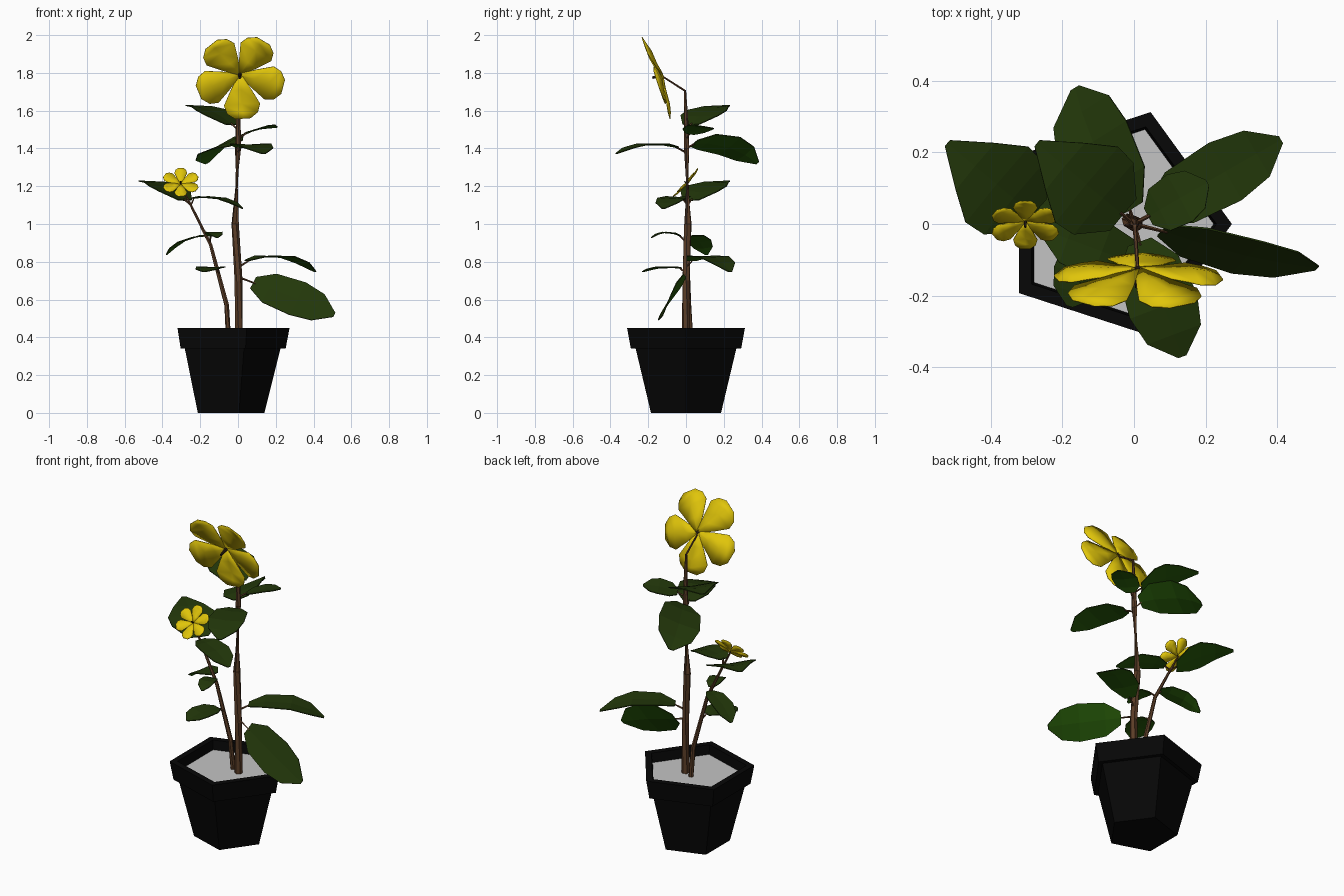
import bpy, bmesh, math
from mathutils import Vector, Matrix

cube = bpy.data.objects.get("Cube")
if cube:
    bpy.data.objects.remove(cube, do_unlink=True)


def material(name, r, g, b):
    m = bpy.data.materials.new(name)
    m.use_nodes = True
    m.diffuse_color = (r, g, b, 1)
    bsdf = m.node_tree.nodes["Principled BSDF"]
    bsdf.inputs["Base Color"].default_value = (r, g, b, 1)
    bsdf.inputs["Roughness"].default_value = 0.8
    return m


POT = material("pot black", 0.002, 0.002, 0.002)
SOIL = material("soil grey", 0.55, 0.55, 0.55)
BARK = material("stem brown", 0.105, 0.047, 0.02)
LEAF_TOP = material("leaf olive green", 0.016, 0.038, 0.003)
LEAF_UNDER = material("leaf underside green", 0.021, 0.105, 0.003)
PETAL = material("petal yellow", 0.75, 0.56, 0.003)
DARK = material("flower centre dark", 0.02, 0.012, 0.006)


def finish(name, bm, *mats):
    mesh = bpy.data.meshes.new(name)
    bm.to_mesh(mesh)
    bm.free()
    for m in mats:
        mesh.materials.append(m)
    obj = bpy.data.objects.new(name, mesh)
    bpy.context.collection.objects.link(obj)
    return obj


def thicken(obj, depth, offset):
    mod = obj.modifiers.new("thickness", "SOLIDIFY")
    mod.thickness = depth
    mod.material_offset = offset


def skin(bm, rings, closed=True):
    """Bridge consecutive rows of vertices with quads."""
    n = len(rings[0])
    for a, b in zip(rings, rings[1:]):
        for i in range(n if closed else n - 1):
            j = (i + 1) % n
            bm.faces.new((a[i], a[j], b[j], b[i]))


def tube(name, path, radii, mat, sides=6):
    bm = bmesh.new()
    pts = [Vector(p) for p in path]
    rings = []
    for i, p in enumerate(pts):
        d = pts[min(i + 1, len(pts) - 1)] - pts[max(i - 1, 0)]
        q = d.to_track_quat("Z", "Y")
        angles = [math.tau * k / sides for k in range(sides)]
        rings.append([bm.verts.new(p + q @ Vector((math.cos(a), math.sin(a), 0)) * radii[i])
                      for a in angles])
    skin(bm, rings)
    bm.faces.new(rings[0][::-1])
    bm.faces.new(rings[-1])
    return finish(name, bm, mat)


def blade(bm, base, axis, side, normal, half, profile):
    """Leaf or petal: rows of left, middle and right points along an axis."""
    rows = []
    for t, w, rise, fold in profile:
        mid = base + axis * t + normal * rise
        rows.append([bm.verts.new(p) for p in (mid - side * half * w,
                                               mid - normal * fold,
                                               mid + side * half * w)])
    skin(bm, rows, closed=False)


# Five-sided pot with a stepped rim
POT_X = -0.055


def pentagon(bm, r, z):
    return [bm.verts.new((POT_X + r * math.cos(math.tau * k / 5),
                          r * math.sin(math.tau * k / 5), z)) for k in range(5)]


bm = bmesh.new()
outline = [(0.195, 0), (0.28, 0.34), (0.307, 0.34), (0.328, 0.45), (0.285, 0.45), (0.275, 0.38)]
rings = [pentagon(bm, r, z) for r, z in outline]
skin(bm, rings)
bm.faces.new(rings[0][::-1])
finish("pot", bm, POT)

bm = bmesh.new()
bm.faces.new(pentagon(bm, 0.278, 0.395))
finish("soil", bm, SOIL)

# Stems and the thin stalk behind the large flower
tube("main_stem", [(0.004, 0, 0.385), (0.003, 0, 0.7), (-0.015, 0.01, 1.0), (0, 0.003, 1.4),
                   (0.002, 0, 1.56), (0.002, -0.005, 1.71)],
     [0.022, 0.021, 0.02, 0.016, 0.012, 0.006], BARK)
tube("large_flower_stalk", [(0.002, -0.005, 1.705), (0.01, -0.122, 1.78)], [0.006, 0.005], BARK)
tube("side_stem", [(-0.05, 0.025, 0.385), (-0.06, 0.015, 0.57), (-0.145, 0.005, 0.89),
                   (-0.25, 0.01, 1.1), (-0.305, 0.012, 1.205)],
     [0.014, 0.013, 0.01, 0.007, 0.004], BARK)

# Leaves: stem point, blade base, blade tip, half width, roll, arch, outline
LONG = [(0, 0.35), (0.2, 0.88), (0.55, 1), (0.8, 0.8), (1, 0.12)]
BROAD = [(0, 0.42), (0.25, 0.95), (0.45, 1), (0.7, 0.62), (1, 0.08)]
leaves = {
    "top_back_right_leaf":
        ((0, 0, 1.5), (-0.03, 0.025, 1.53), (-0.27, 0.225, 1.63), 0.137, 0, 0.03, BROAD),
    "top_back_leaf":
        ((0, 0, 1.4), (-0.01, 0.04, 1.43), (-0.165, 0.38, 1.325), 0.12, 0.4, 0.05, LONG),
    "top_back_left_leaf":
        ((0, 0, 1.45), (0.04, 0.02, 1.48), (0.205, 0.115, 1.515), 0.075, 0.15, 0.015, LONG),
    "top_front_leaf":
        ((0, 0, 1.38), (0.015, -0.05, 1.41), (0.135, -0.37, 1.375), 0.1, 0, 0.035, LONG),
    "low_left_leaf":
        ((0, 0, 0.72), (0.08, -0.02, 0.69), (0.51, -0.125, 0.52), 0.105, -1.05, 0.02, LONG),
    "low_back_left_leaf":
        ((0, 0, 0.77), (0.05, 0.03, 0.81), (0.41, 0.235, 0.75), 0.092, 0, 0.055, LONG),
    "side_back_leaf":
        ((-0.25, 0.01, 1.1), (-0.28, 0.025, 1.13), (-0.52, 0.225, 1.23), 0.137, 0, 0.03, BROAD),
    "side_front_leaf":
        ((-0.25, 0.01, 1.1), (-0.24, -0.02, 1.14), (0.025, -0.12, 1.085), 0.08, 0, 0.03, LONG),
    "side_mid_leaf":
        ((-0.15, 0.005, 0.9), (-0.17, 0.02, 0.94), (-0.38, 0.11, 0.84), 0.065, 0.1, 0.03, LONG),
    "side_small_leaf":
        ((-0.15, 0.005, 0.9), (-0.145, -0.03, 0.94), (-0.11, -0.185, 0.93), 0.045, 0, 0.025, LONG),
    "side_low_leaf":
        ((-0.1, 0, 0.74), (-0.115, -0.03, 0.77), (-0.18, -0.23, 0.75), 0.075, 0, 0.015, LONG),
}
for name, (stem, base, tip, half, roll, arch, shape) in leaves.items():
    base, axis = Vector(base), Vector(tip) - Vector(base)
    side = Matrix.Rotation(-roll, 3, axis) @ axis.cross(Vector((0, 0, 1))).normalized()
    normal = side.cross(axis).normalized()
    bm = bmesh.new()
    blade(bm, base, axis, side, normal, half,
          [(t, w, arch * 4 * t * (1 - t), 0.06 * half * w) for t, w in shape])
    bmesh.ops.recalc_face_normals(bm, faces=bm.faces)
    if sum(f.normal.dot(normal) for f in bm.faces) < 0:
        bmesh.ops.reverse_faces(bm, faces=bm.faces)
    thicken(finish(name, bm, LEAF_TOP, LEAF_UNDER), 0.005, 1)
    tube(name + "_stalk", [stem, base + axis * 0.03], [0.006, 0.004], BARK, 4)


# Flowers: petals fanned around a cupped centre, with a dark stamen
def flower(name, centre, normal, count, length, half, start, cup):
    centre, normal = Vector(centre), Vector(normal).normalized()
    right = Vector((1, 0, 0))
    up = normal.cross(right)
    bm = bmesh.new()
    for k in range(count):
        a = math.radians(start) + math.tau * k / count
        out = right * math.cos(a) + up * math.sin(a)
        shape = [(0.02, 0.1, 0, 0), (0.35, 0.58, 0.45, 0.03), (0.68, 1, 0.75, 0.06),
                 (0.87, 0.85, 0.95, 0.05), (1, 0.42, 1, 0)]
        blade(bm, centre, out * length, normal.cross(out), normal, half,
              [(t, w, rise * cup, fold * length) for t, w, rise, fold in shape])
    petals = finish(name + "_petals", bm, PETAL)
    petals.data.shade_smooth()
    thicken(petals, 0.004, 0)
    size = length * 0.045
    tube(name + "_stamen", [centre, centre + normal * length * 0.25],
         [size, size * 0.7], DARK)


flower("large_flower", (0.01, -0.122, 1.793), (0, -0.945, -0.326), 5, 0.236, 0.096, 58, 0.04)
flower("small_flower", (-0.303, 0.01, 1.21), (0, -0.75, 0.66), 6, 0.1, 0.034, 30, 0.015)
